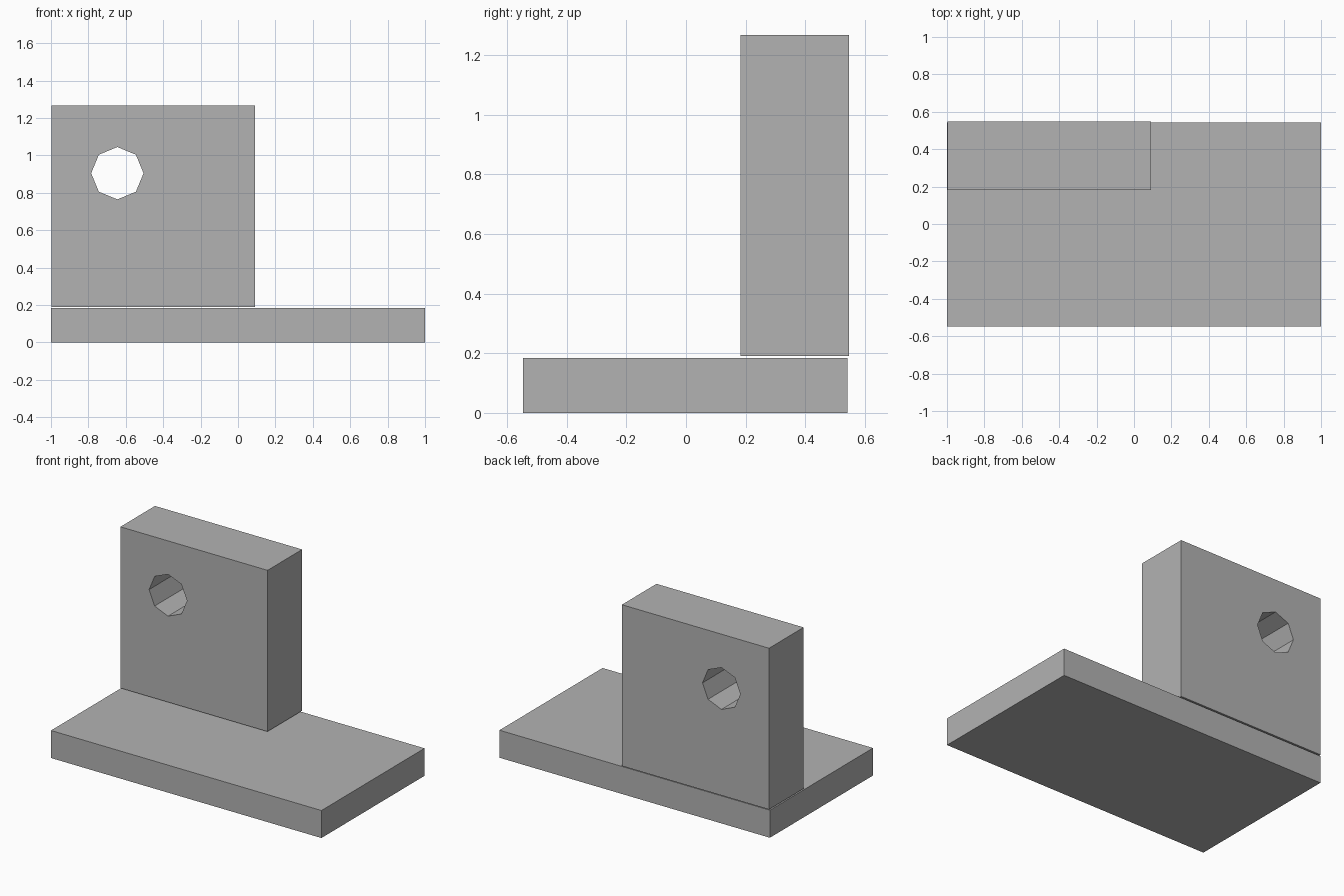
import bpy
import bmesh
import math

default = bpy.data.objects.get("Cube")
if default:
    bpy.data.objects.remove(default, do_unlink=True)

# Single grey material
grey = bpy.data.materials.new("plain grey")
grey.use_nodes = True
colour = (0.45, 0.45, 0.45, 1)
grey.diffuse_color = colour
grey.node_tree.nodes["Principled BSDF"].inputs["Base Color"].default_value = colour


def box(name, low, high):
    """Flat-shaded box between two opposite corners."""
    bm = bmesh.new()
    bmesh.ops.create_cube(bm, size=1)
    for v in bm.verts:
        v.co = [h if c > 0 else l for c, l, h in zip(v.co, low, high)]
    mesh = bpy.data.meshes.new(name)
    bm.to_mesh(mesh)
    bm.free()
    mesh.materials.append(grey)
    obj = bpy.data.objects.new(name, mesh)
    bpy.context.collection.objects.link(obj)
    return obj


# Base plate and upright block, with a hairline gap between them
box("base_plate", (-1, -0.547, 0), (1, 0.542, 0.184))
upright = box("upright_block", (-0.997, 0.182, 0.19), (0.091, 0.547, 1.268))

# Eight-sided hole through the upright, corners pointing straight up and sideways
bpy.ops.mesh.primitive_cylinder_add(
    vertices=8, radius=0.14, depth=1,
    location=(-0.645, 0.365, 0.905), rotation=(math.pi / 2, 0, 0))
cutter = bpy.context.object
cutter.name = "hole_cutter"
cutter.data.materials.append(grey)
cutter.hide_render = True
cutter.hide_set(True)

hole = upright.modifiers.new("hole", 'BOOLEAN')
hole.operation = 'DIFFERENCE'
hole.solver = 'EXACT'
hole.object = cutter
